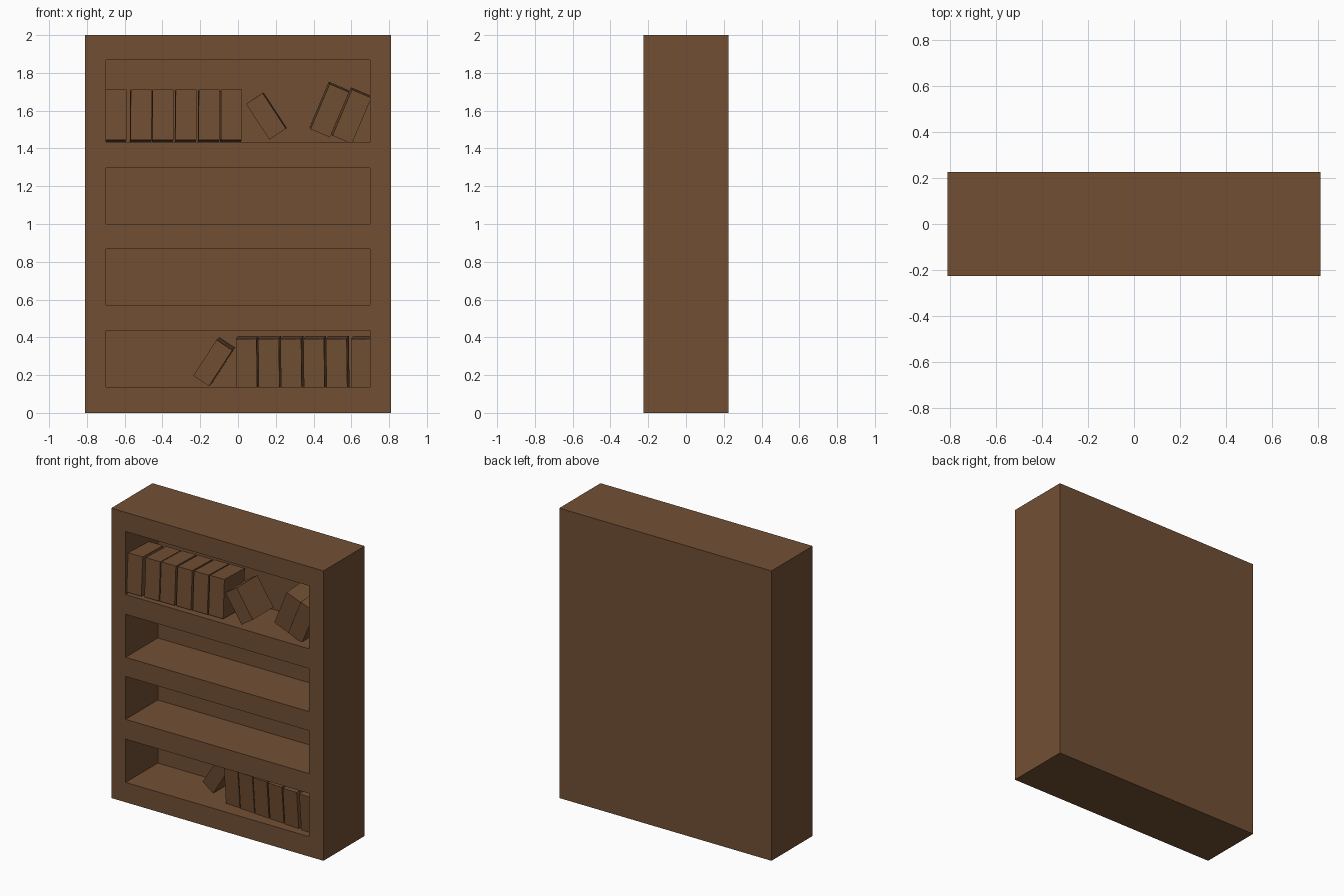
import bpy, bmesh
from mathutils import Matrix, Vector

if "Cube" in bpy.data.objects:
    bpy.data.objects.remove(bpy.data.objects["Cube"])

wood = bpy.data.materials.new("brown_wood")
wood.diffuse_color = (0.168, 0.078, 0.034, 1)
wood.use_nodes = True
wood.node_tree.nodes["Principled BSDF"].inputs["Base Color"].default_value = wood.diffuse_color

W, D = 0.81, 0.225          # half width, half depth
IN, BACK = 0.70, 0.125      # inner half width, cavity back
SHELVES = [(0.137, 0.435), (0.572, 0.868), (1.0, 1.297), (1.433, 1.868)]


def finish(bm, name):
    bmesh.ops.recalc_face_normals(bm, faces=bm.faces)
    me = bpy.data.meshes.new(name)
    bm.to_mesh(me)
    bm.free()
    me.materials.append(wood)
    ob = bpy.data.objects.new(name, me)
    bpy.context.collection.objects.link(ob)
    return ob


# Carcass: solid block with four recessed compartments
def make_case():
    bm = bmesh.new()

    def quad(*pts):
        bm.faces.new([bm.verts.new(p) for p in pts])

    def rect(x0, x1, z0, z1, y):
        quad((x0, y, z0), (x1, y, z0), (x1, y, z1), (x0, y, z1))

    def sleeve(x0, x1, z0, z1, y0, y1, xs, zs):
        # four walls running from y0 to y1, split to match the front grid
        for x in (x0, x1):
            for a, b in zip(zs, zs[1:]):
                quad((x, y0, a), (x, y1, a), (x, y1, b), (x, y0, b))
        for z in (z0, z1):
            for a, b in zip(xs, xs[1:]):
                quad((a, y0, z), (b, y0, z), (b, y1, z), (a, y1, z))

    xs = [-W, -IN, IN, W]
    zs = [0] + [z for s in SHELVES for z in s] + [2]
    for i in range(3):
        for j in range(len(zs) - 1):
            rect(xs[i], xs[i + 1], zs[j], zs[j + 1], D)
            if i == 1 and j % 2 == 1:
                rect(-IN, IN, zs[j], zs[j + 1], BACK)
                sleeve(-IN, IN, zs[j], zs[j + 1], -D, BACK, [-IN, IN], zs[j:j + 2])
            else:
                rect(xs[i], xs[i + 1], zs[j], zs[j + 1], -D)
    sleeve(-W, W, 0, 2, -D, D, xs, zs)
    bmesh.ops.remove_doubles(bm, verts=bm.verts, dist=1e-5)
    bmesh.ops.dissolve_limit(bm, angle_limit=0.01, verts=bm.verts, edges=bm.edges)
    finish(bm, "bookcase")


# Book placed by the centre of its front face, then leaned, pitched and yawed
def book(name, x, y, z, w, h, lean=0, pitch=0, yaw=0, depth=0.23):
    rot = (Matrix.Rotation(yaw, 4, 'Z') @ Matrix.Rotation(pitch, 4, 'X')
           @ Matrix.Rotation(lean, 4, 'Y'))
    mat = (Matrix.Translation((x, y, z)) @ rot
           @ Matrix.Translation((0, depth / 2, 0))
           @ Matrix.Diagonal((w, depth, h, 1)))
    bm = bmesh.new()
    bmesh.ops.create_cube(bm, size=1, matrix=mat)
    finish(bm, name)


make_case()

# Upper row of upright books
for i, x in enumerate((-0.645, -0.513, -0.397, -0.275, -0.153, -0.035)):
    book(f"upper_book_{i + 1}", x, -0.205 + 0.004 * i, 1.578, 0.11, 0.268,
         lean=0.005, pitch=-0.045, yaw=0.02)

# Upper leaning books
book("upper_fallen_book", 0.148, -0.20, 1.57, 0.105, 0.225, -0.58, 0.02, -0.02, 0.22)
book("upper_leaning_book_1", 0.486, -0.155, 1.60, 0.112, 0.26, 0.40, 0.05, 0.02)
book("upper_leaning_book_2", 0.603, -0.17, 1.568, 0.112, 0.265, 0.40, 0.05, 0.02)

# Lower row of upright books
for i, x in enumerate((0.045, 0.163, 0.281, 0.402, 0.522, 0.655)):
    book(f"lower_book_{i + 1}", x, -0.13 - 0.01 * i, 0.257, 0.11, 0.27,
         lean=-0.01, pitch=0.07, yaw=-0.05)

# Lower leaning book
book("lower_leaning_book", -0.134, -0.06, 0.264, 0.10, 0.228, 0.58, 0.07, -0.08, 0.18)
